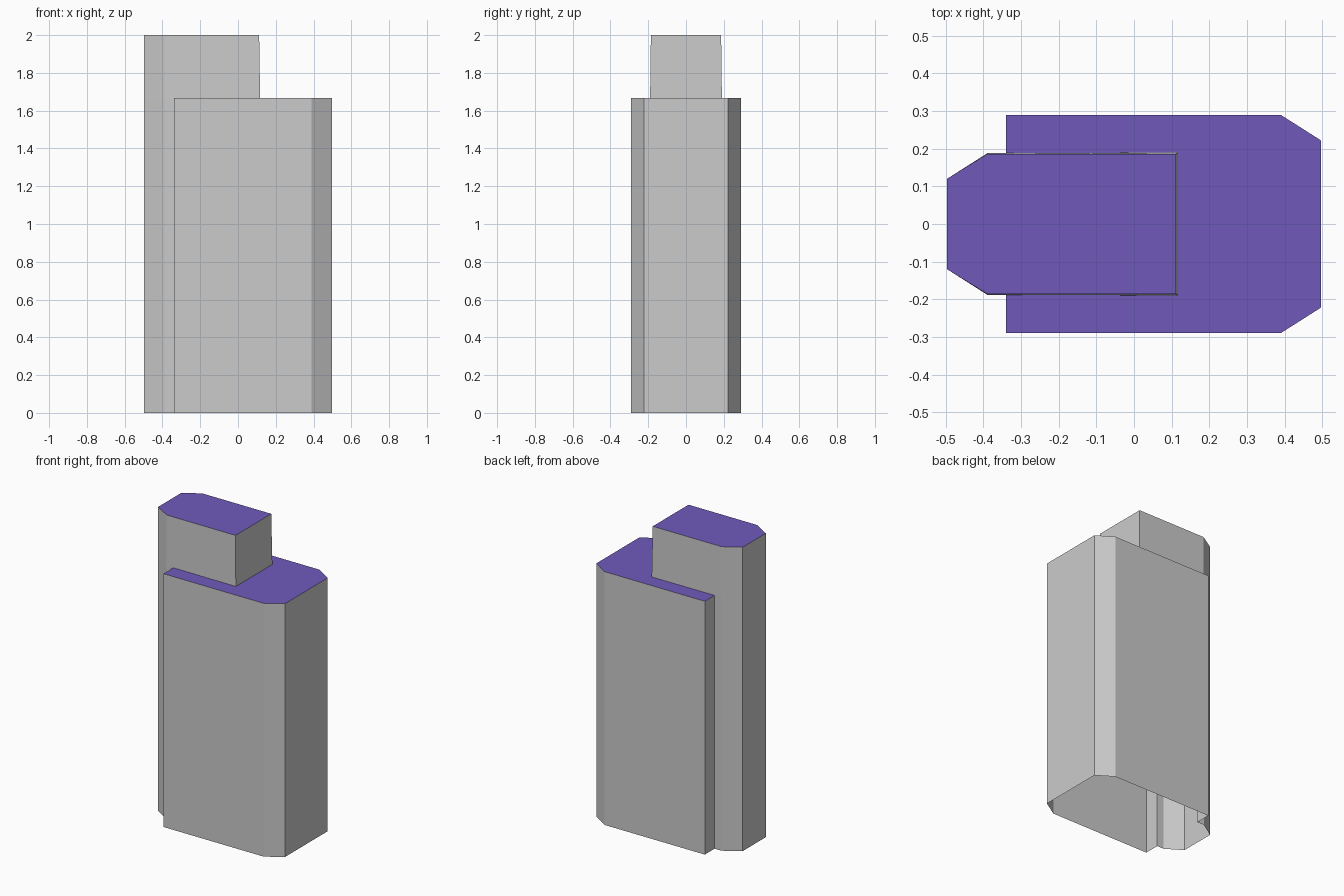
import bpy

cube = bpy.data.objects.get("Cube")
if cube:
    bpy.data.objects.remove(cube, do_unlink=True)


def material(name, rgb):
    mat = bpy.data.materials.new(name)
    mat.use_nodes = True
    mat.diffuse_color = (*rgb, 1)
    mat.node_tree.nodes["Principled BSDF"].inputs["Base Color"].default_value = (*rgb, 1)
    return mat


wall_grey = material("wall grey", (0.6, 0.6, 0.6))
roof_purple = material("roof purple", (0.162, 0.102, 0.5))


def make(name, verts, faces, mat):
    mesh = bpy.data.meshes.new(name)
    mesh.from_pydata(verts, [], faces)
    mesh.materials.append(mat)
    obj = bpy.data.objects.new(name, mesh)
    bpy.context.collection.objects.link(obj)
    return obj


def walls(name, low, high, z0, z1):
    # Open band of quads between two matching outlines
    n = len(low)
    verts = [(x, y, z0) for x, y in low] + [(x, y, z1) for x, y in high]
    faces = [(i, (i + 1) % n, n + (i + 1) % n, n + i) for i in range(n)]
    return make(name, verts, faces, wall_grey)


def roof(name, outline, z):
    verts = [(x, y, z) for x, y in outline]
    return make(name, verts, [range(len(outline))], roof_purple)


def mirrored(half):
    # Complete a counter-clockwise outline from its front (-y) half
    return half + [(x, -y) for x, y in reversed(half)]


BASE, EAVES, TOP = 0.067, 1.667, 2.0

# Front halves of the outlines, running towards +x
wing = [(-0.497, -0.12), (-0.39, -0.188), (-0.34, -0.188)]
block = [(-0.34, -0.29), (0.39, -0.29), (0.497, -0.222)]
tower_end = [(0.117, -0.19)]

footprint = mirrored(wing + block)
tower_low = mirrored(wing + tower_end)
tower_high = mirrored([(-0.497, -0.12), (-0.39, -0.186), (-0.34, -0.186), (0.112, -0.186)])

# Hollow lower building, open underneath
walls("plinth", footprint, footprint, 0, BASE)
walls("main_walls", footprint, footprint, BASE, EAVES)

# Lower roof wraps round the tower on three sides
roof("main_roof", mirrored([tower_end[0], wing[-1]] + block), EAVES)

# Slightly tapered tower above the roof
walls("tower_walls", tower_low, tower_high, EAVES, TOP)
roof("tower_roof", tower_high, TOP)
